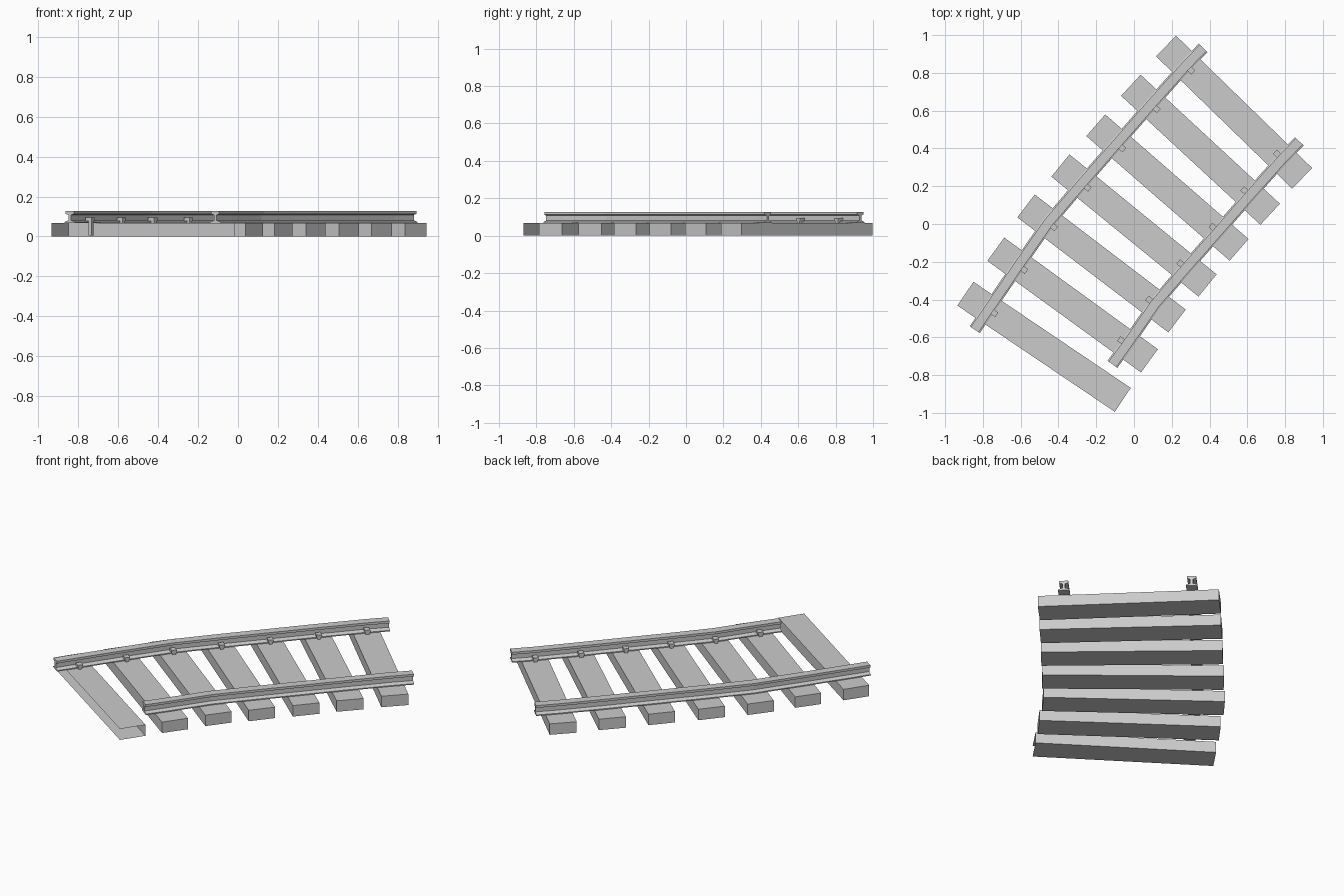
import bpy, bmesh, math
from mathutils import Vector

if "Cube" in bpy.data.objects:
    bpy.data.objects.remove(bpy.data.objects["Cube"])

TIE_L, TIE_W, TIE_H = 1.005, 0.152, 0.067
# centre x, centre y, angle of each sleeper
TIES = [(-0.476, -0.650, -34.0), (-0.325, -0.429, -36.0), (-0.172, -0.209, -37.3),
        (0.000, -0.008, -39.2), (0.177, 0.193, -41.0), (0.352, 0.393, -42.8),
        (0.530, 0.592, -44.2)]


def axes(tie):
    """Centre, direction along the sleeper, direction along the track."""
    a = math.radians(tie[2])
    t = Vector((math.cos(a), math.sin(a), 0))
    return Vector((tie[0], tie[1], 0)), t, Vector((-t.y, t.x, 0))


def finish(name, bm):
    bmesh.ops.recalc_face_normals(bm, faces=bm.faces)
    me = bpy.data.meshes.new(name)
    bm.to_mesh(me)
    bm.free()
    ob = bpy.data.objects.new(name, me)
    bpy.context.collection.objects.link(ob)
    return ob


def add_box(bm, tie, along, length, width, z0, z1):
    """Box aligned to a sleeper, shifted along it."""
    c, t, n = axes(tie)
    res = bmesh.ops.create_cube(bm, size=1)
    for v in res['verts']:
        p = v.co.copy()
        v.co = c + t * (along + p.x * length) + n * (p.y * width)
        v.co.z = (z0 + z1) / 2 + p.z * (z1 - z0)


# sleepers
for i, tie in enumerate(TIES):
    bm = bmesh.new()
    add_box(bm, tie, 0, TIE_L, TIE_W, 0, TIE_H)
    if i == 0:
        # first sleeper is open on its outer long side and right end
        c, t, n = axes(tie)
        bm.normal_update()
        cut = [f for f in bm.faces if f.normal.dot(n) < -0.9 or f.normal.dot(t) > 0.9]
        bmesh.ops.delete(bm, geom=cut, context='FACES')
    finish(f"sleeper_{i + 1}", bm)

# rail cross-section: foot, web, head
half = [(0.032, 0.067), (0.032, 0.073), (0.008, 0.081), (0.008, 0.108),
        (0.025, 0.113), (0.025, 0.127)]
PROFILE = half + [(-x, z) for x, z in reversed(half)]


def rail(name, ties, side):
    stations = []
    for i, tie in enumerate(ties):
        c, t, n = axes(tie)
        p = c + t * side * 0.355
        if i == 0:
            stations.append((p - n * 0.13, t))
        stations.append((p, t))
        if i == len(ties) - 1:
            stations.append((p + n * 0.13, t))
    bm = bmesh.new()
    rings = [[bm.verts.new((p.x + t.x * x, p.y + t.y * x, z)) for x, z in PROFILE]
             for p, t in stations]
    k = len(PROFILE)
    for a, b in zip(rings, rings[1:]):
        for j in range(k):
            bm.faces.new((a[j], a[(j + 1) % k], b[(j + 1) % k], b[j]))
    bm.faces.new(rings[0])
    bm.faces.new(rings[-1])
    finish(name, bm)


def spikes(name, ties, side):
    bm = bmesh.new()
    for tie in ties:
        add_box(bm, tie, side * 0.314, 0.018, 0.020, 0.005, 0.080)
        add_box(bm, tie, side * 0.320, 0.036, 0.030, 0.078, 0.095)
    finish(name, bm)


# the right rail starts one sleeper later
for label, ties, side in (("left", TIES, -1), ("right", TIES[1:], 1)):
    rail(f"{label}_rail", ties, side)
    spikes(f"{label}_spikes", ties, side)
